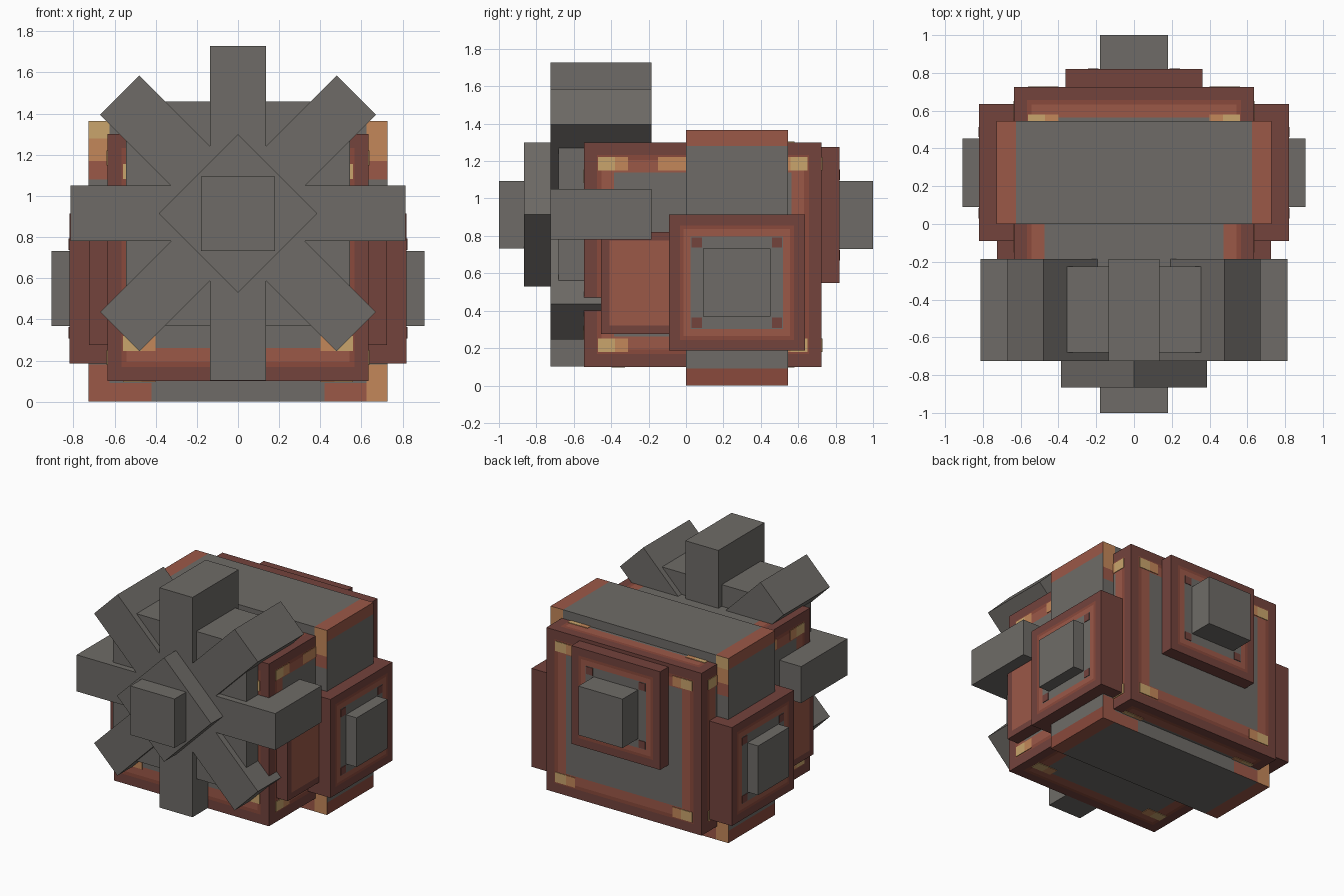
import bpy, bmesh, math
from mathutils import Matrix, Vector

cube = bpy.data.objects.get("Cube")
if cube:
    bpy.data.objects.remove(cube, do_unlink=True)

# Colours
def material(name, rgb):
    m = bpy.data.materials.new(name)
    m.use_nodes = True
    col = (*[(c / 255) ** 2.2 for c in rgb], 1)
    m.diffuse_color = col
    m.node_tree.nodes["Principled BSDF"].inputs["Base Color"].default_value = col
    return m

GREY, DARK, MID, RUST, ORANGE, TAN = range(6)
MATS = [material("stone grey", (110, 107, 103)), material("dark maroon", (115, 69, 63)),
        material("deep rust", (136, 75, 62)), material("rust", (154, 89, 73)),
        material("orange ochre", (194, 134, 90)), material("pale ochre", (200, 163, 108))]

# Helpers
def add_cuboid(bm, centre, size, mat, tilt=0):
    m = (Matrix.Translation(centre) @ Matrix.Rotation(tilt, 4, 'Y')
         @ Matrix.Diagonal((*size, 1)))
    verts = bmesh.ops.create_cube(bm, size=1, matrix=m)["verts"]
    faces = {f for v in verts for f in v.link_faces}
    for f in faces:
        f.material_index = mat
    return faces

def finish(name, bm):
    me = bpy.data.meshes.new(name)
    bm.to_mesh(me)
    bm.free()
    for m in MATS:
        me.materials.append(m)
    ob = bpy.data.objects.new(name, me)
    bpy.context.collection.objects.link(ob)
    return ob

def block(name, centre, size, mat=GREY, tilt=0, rings=(), facing=None):
    """Box; faces pointing along `facing` (or all) get nested inset rings."""
    bm = bmesh.new()
    faces = add_cuboid(bm, centre, size, mat, tilt)
    for f in list(faces) if rings else []:
        f.normal_update()
        if facing and f.normal.dot(Vector(facing)) < 0.9:
            continue
        for width, inner in rings:
            bmesh.ops.inset_individual(bm, faces=[f], thickness=width, use_even_offset=True)
            f.material_index = inner
    return finish(name, bm)

def plates(name, specs):
    """Thin painted plates: (axis, centre, u size, v size, colour)."""
    bm = bmesh.new()
    for axis, centre, u, v, mat in specs:
        size = [u, v]
        size.insert(axis, 0.008)
        add_cuboid(bm, centre, size, mat)
    return finish(name, bm)

FRAME = ((0.058, MID), (0.02, RUST), (0.038, GREY))

# Main body with framed panels on every face
body_c, body_h = (0, 0.09, 0.7), (0.635, 0.635, 0.6)
block("body", body_c, [2 * h for h in body_h], DARK,
      rings=((0.068, MID), (0.025, RUST), (0.068, GREY)))

# Ochre patches in the panel corners
patches = []
for axis in range(3):
    a, b = [i for i in range(3) if i != axis]
    for side in (-1, 1):
        inner = axis == 2 or (axis == 1 and side < 0)
        for su in (-1, 1):
            for sv in (-1, 1):
                for inset, width, mat in ((0.12, 0.09, TAN), (0.2, 0.07, ORANGE)):
                    c = list(body_c)
                    c[axis] += side * body_h[axis]
                    c[a] += su * (body_h[a] - inset)
                    c[b] += sv * (body_h[b] - (0.182 if inner else 0.115))
                    patches.append((axis, c, width, 0.073, mat))
for side in (-1, 1):
    patches.append((0, (side * 0.635, -0.075, 1.185), 0.15, 0.073, ORANGE))
plates("body_patches", patches)

# Wide band wrapped round the body, coloured by region
bm = bmesh.new()
add_cuboid(bm, (0, 0.272, 0.6825), (1.455, 0.545, 1.365), GREY)
cuts = [((1, 0, 0), x) for x in (-0.625, -0.42, 0.42, 0.625)]
cuts += [((0, 0, 1), z) for z in (0.09, 0.18, 1.08, 1.17, 1.28)]
for n, d in cuts:
    bmesh.ops.bisect_plane(bm, geom=bm.verts[:] + bm.edges[:] + bm.faces[:],
                           plane_co=Vector(n) * d, plane_no=n)
bm.normal_update()
for f in bm.faces:
    c, n = f.calc_center_median(), f.normal
    end = abs(c.x) > 0.625
    if abs(n.z) > 0.9:
        f.material_index = RUST if end else GREY
    elif abs(n.x) > 0.9:
        f.material_index = RUST if c.z > 1.28 else MID if c.z < 0.09 else GREY
    elif end:
        if c.z > 1.17:
            f.material_index = TAN if c.z > 1.28 and c.x < 0 else ORANGE
        elif c.z < 0.18:
            f.material_index = ORANGE if c.x * n.y < 0 else RUST
        elif c.z > 1.08:
            f.material_index = RUST
    elif c.z < 0.09 and abs(c.x) > 0.42:
        f.material_index = RUST
finish("band", bm)

# Side housings, mirrored
for s, label in ((1, "left"), (-1, "right")):
    block(label + "_small_housing", (s * 0.36, -0.182, 0.548), (0.73, 0.545, 0.545), DARK,
          rings=((0.045, RUST),), facing=(s, 0, 0))
    block(label + "_housing", (s * 0.56, 0.272, 0.55), (0.52, 0.726, 0.728), DARK,
          rings=FRAME, facing=(s, 0, 0))
    block(label + "_knob", (s * 0.8, 0.272, 0.55), (0.215, 0.362, 0.364))
    plates(label + "_housing_spots",
           [(0, (s * 0.82, 0.272 + u * 0.215, 0.55 + v * 0.215), 0.055, 0.055, DARK)
            for u in (-1, 1) for v in (-1, 1)])

# Back plate and knob
block("back_plate", (0, 0.72, 0.912), (0.726, 0.2, 0.726), DARK, rings=FRAME, facing=(0, 1, 0))
block("back_knob", (0, 0.9, 0.912), (0.362, 0.2, 0.362))
plates("back_plate_spots",
       [(1, (u * 0.215, 0.82, 0.912 + v * 0.215), 0.055, 0.055, DARK)
        for u in (-1, 1) for v in (-1, 1)])

# Front rotor: four crossed bars, core, diamond hub and knob
for i in range(4):
    block(f"rotor_bar_{i + 1}", (0, -0.455, 0.915), (1.626, 0.54, 0.27), tilt=i * math.pi / 4)
block("rotor_core", (0, -0.453, 0.915), (1.09, 0.455, 1.09))
block("rotor_hub", (0, -0.76, 0.915), (0.545, 0.21, 0.545), tilt=math.pi / 4)
block("rotor_knob", (0, -0.9, 0.913), (0.362, 0.2, 0.362))
